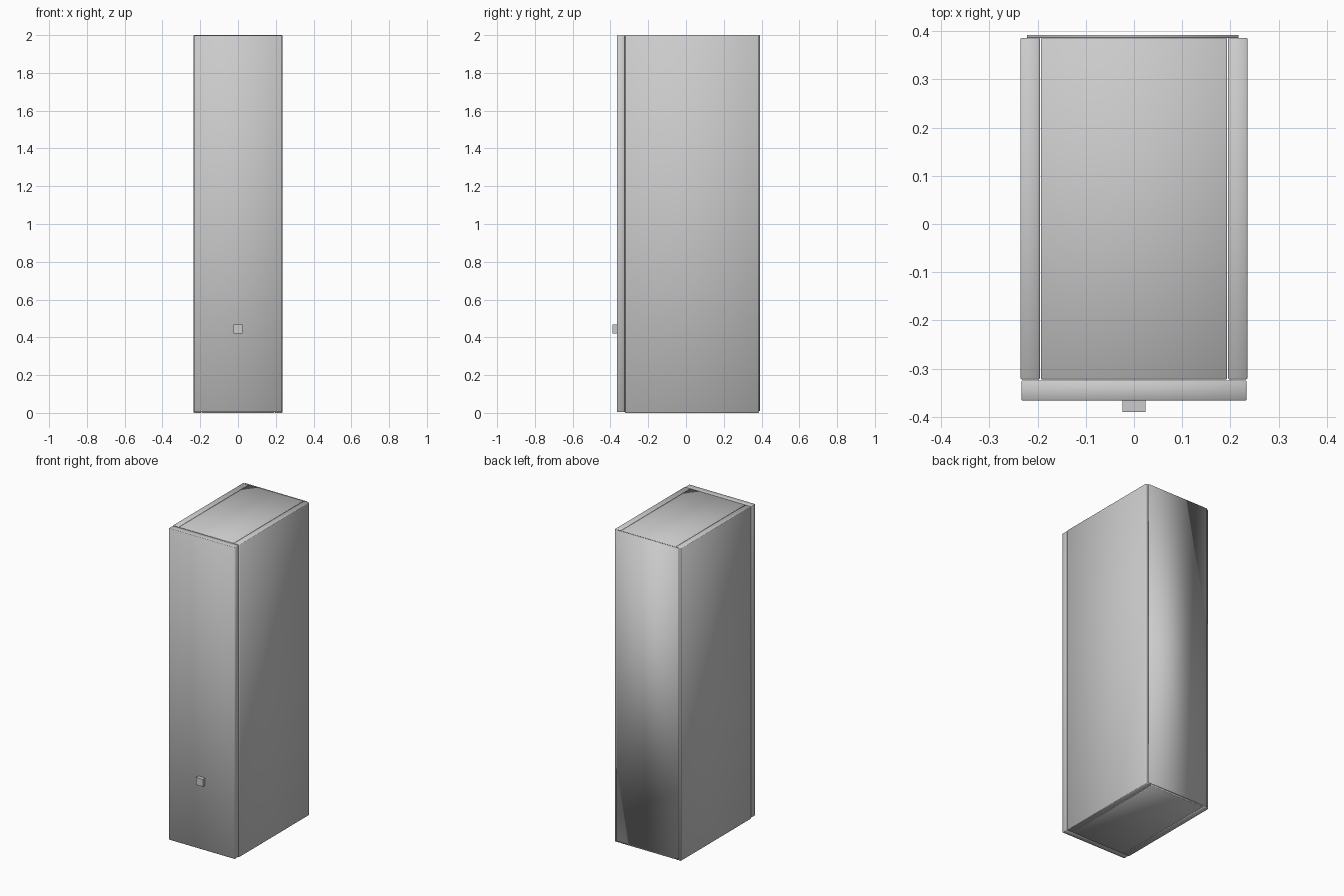
import bpy
import bmesh
from mathutils import Vector

# Remove the default object
cube = bpy.data.objects.get("Cube")
if cube:
    bpy.data.objects.remove(cube, do_unlink=True)

# Single painted finish
grey = bpy.data.materials.new("light_grey")
grey.use_nodes = True
colour = (0.6, 0.6, 0.6, 1)
grey.diffuse_color = colour
grey.node_tree.nodes["Principled BSDF"].inputs["Base Color"].default_value = colour


def panel(name, low, high, bevel=0.0, smooth=True):
    """Box between two corners, with optional softened edges."""
    low, high = Vector(low), Vector(high)
    size, centre = high - low, (low + high) / 2
    bm = bmesh.new()
    bmesh.ops.create_cube(bm, size=1)
    for v in bm.verts:
        v.co = Vector(a * b for a, b in zip(v.co, size))
    for f in bm.faces:
        f.smooth = smooth
    mesh = bpy.data.meshes.new(name)
    bm.to_mesh(mesh)
    bm.free()
    mesh.materials.append(grey)
    obj = bpy.data.objects.new(name, mesh)
    obj.location = centre
    bpy.context.collection.objects.link(obj)
    if bevel:
        mod = obj.modifiers.new("soft_edges", "BEVEL")
        mod.width = bevel
        mod.segments = 1
    return obj


HEIGHT, HALF, INNER = 2.0, 0.235, 0.195
FRONT, BACK, THICK = -0.322, 0.386, 0.04
EDGE = 0.002

# Side panels
panel("left_side", (INNER, FRONT, 0), (HALF, BACK, HEIGHT), EDGE)
panel("right_side", (-HALF, FRONT, 0), (-INNER, BACK, HEIGHT), EDGE)

# Top and bottom boards between the sides
inset = INNER - 0.002
for name, z in (("bottom_board", 0.0), ("top_board", HEIGHT - THICK)):
    panel(name, (-inset, FRONT, z), (inset, BACK, z + THICK), EDGE)

# Thin back sheet
panel("back_sheet", (-0.222, BACK, 0.01), (0.217, 0.392, HEIGHT))

# Door and its square knob
panel("door", (-0.233, -0.366, 0.004), (0.233, -0.324, HEIGHT - 0.001), EDGE)
panel("door_knob", (-0.024, -0.39, 0.42), (0.024, -0.365, 0.468), smooth=False)
